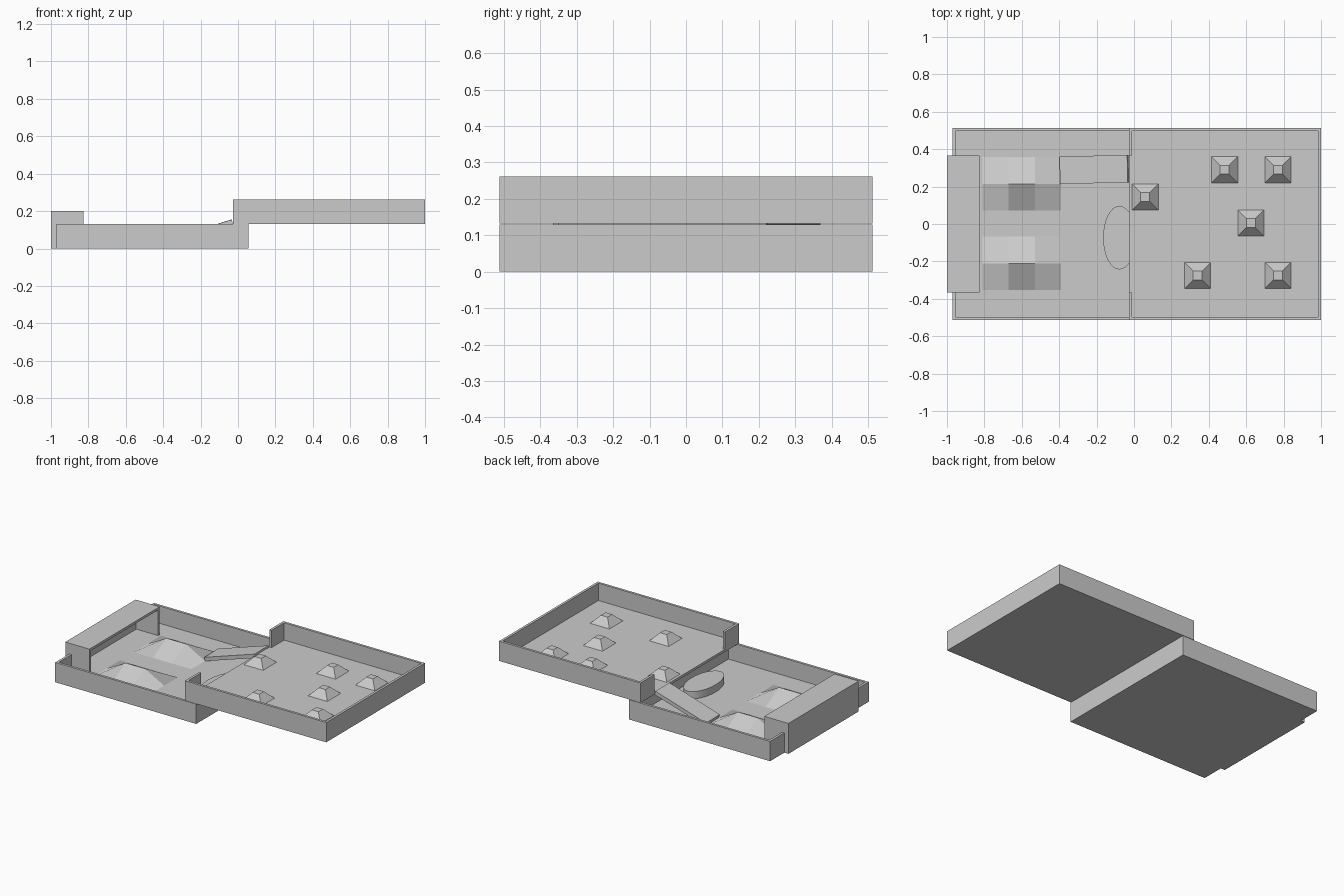
import bpy, bmesh, math
from mathutils import Matrix, Vector

if "Cube" in bpy.data.objects:
    bpy.data.objects.remove(bpy.data.objects["Cube"])

T = 0.016        # board thickness
OPEN = 0.365     # half width of wall openings


def finish(name, bm):
    bmesh.ops.recalc_face_normals(bm, faces=bm.faces)
    me = bpy.data.meshes.new(name)
    bm.to_mesh(me)
    bm.free()
    ob = bpy.data.objects.new(name, me)
    bpy.context.collection.objects.link(ob)
    return ob


def add_box(bm, x0, x1, y0, y1, z0, z1):
    m = Matrix.Translation(((x0 + x1) / 2, (y0 + y1) / 2, (z0 + z1) / 2))
    bmesh.ops.create_cube(bm, size=1, matrix=m @ Matrix.Diagonal((x1 - x0, y1 - y0, z1 - z0, 1)))


def extrude(bm, points, vec):
    face = bm.faces.new([bm.verts.new(p) for p in points])
    ext = bmesh.ops.extrude_face_region(bm, geom=[face], use_keep_orig=True)
    bmesh.ops.translate(bm, verts=[v for v in ext["geom"] if isinstance(v, bmesh.types.BMVert)], vec=vec)


def tray(name, x0, x1, z):
    # Floor board plus one C-shaped rim, open in the middle of the left wall
    bm = bmesh.new()
    w, h = 0.512, 0.13
    add_box(bm, x0, x1, -w, w, z, z + T)
    outer = [(x0, OPEN), (x0, w), (x1, w)]
    inner = [(x1 - T, w - T), (x0 + T, w - T), (x0 + T, OPEN)]
    outline = outer + [(x, -y) for x, y in outer[::-1]] + [(x, -y) for x, y in inner[::-1]] + inner
    extrude(bm, [(x, y, z + T) for x, y in outline], (0, 0, h - T))
    return finish(name, bm)


def mound(name, xs, ys, z, h, peaks):
    # Grid patch whose chosen grid points are raised
    bm = bmesh.new()
    v = [[bm.verts.new((x, y, z + (h if (i, j) in peaks else 0))) for j, y in enumerate(ys)]
         for i, x in enumerate(xs)]
    for i in range(len(xs) - 1):
        for j in range(len(ys) - 1):
            bm.faces.new((v[i][j], v[i + 1][j], v[i + 1][j + 1], v[i][j + 1]))
    return finish(name, bm)


# Two stepped trays
tray("lower_tray", -0.97, 0.055, 0)
tray("upper_tray", -0.028, 1.0, 0.132)

# Covered end box over the lower tray opening
bm = bmesh.new()
add_box(bm, -1, -0.825, -OPEN, OPEN, 0.2 - T, 0.2)
add_box(bm, -1, -1 + T, -OPEN, OPEN, 0, 0.2 - T)
for s in (-1, 1):
    y0, y1 = sorted((s * OPEN, s * (OPEN - T)))
    add_box(bm, -1 + T, -0.825, y0, y1, T, 0.2 - T)
add_box(bm, -1 + T, -0.97, -OPEN, OPEN, 0, T)
finish("end_box", bm)

# Ridged mounds on the lower tray
for k, y in enumerate((0.215, -0.21)):
    mound(f"ridge_mound_{k + 1}", (-0.81, -0.67, -0.53, -0.39), (y - 0.142, y, y + 0.142),
          T + 0.001, 0.075, {(1, 1), (2, 1)})

# Small flat-topped pyramids on the upper tray
spots = [(0.06, 0.145), (0.485, 0.29), (0.77, 0.29), (0.625, 0.005), (0.34, -0.275), (0.77, -0.275)]
for k, (x, y) in enumerate(spots):
    bm = bmesh.new()
    bmesh.ops.create_cone(bm, cap_ends=True, segments=4, radius1=0.07 * math.sqrt(2),
                          radius2=0.024 * math.sqrt(2), depth=0.048,
                          matrix=Matrix.Translation((x, y, 0.148 + 0.024)) @ Matrix.Rotation(math.pi / 4, 4, 'Z'))
    finish(f"pyramid_bump_{k + 1}", bm)

# Oval step beside the tray change
bm = bmesh.new()
bmesh.ops.create_cone(bm, cap_ends=True, segments=32, radius1=1, radius2=1, depth=1,
                      matrix=Matrix.Translation((-0.078, -0.073, 0.04)) @ Matrix.Diagonal((0.087, 0.17, 0.048, 1)))
step = finish("oval_step", bm)
bpy.context.view_layer.objects.active = step
step.select_set(True)
bpy.ops.object.shade_smooth_by_angle(angle=math.radians(35))

# Sloping plank up to the upper tray
bm = bmesh.new()
profile = [(-0.397, 0.04), (-0.035, 0.155), (-0.028, 0.131), (-0.39, 0.017)]
extrude(bm, [(x, 0.218, z) for x, z in profile], (0, 0.147, 0))
bmesh.ops.rotate(bm, verts=bm.verts, cent=Vector((-0.21, 0.292, 0)), matrix=Matrix.Rotation(math.radians(1.2), 3, 'Z'))
finish("ramp", bm)
